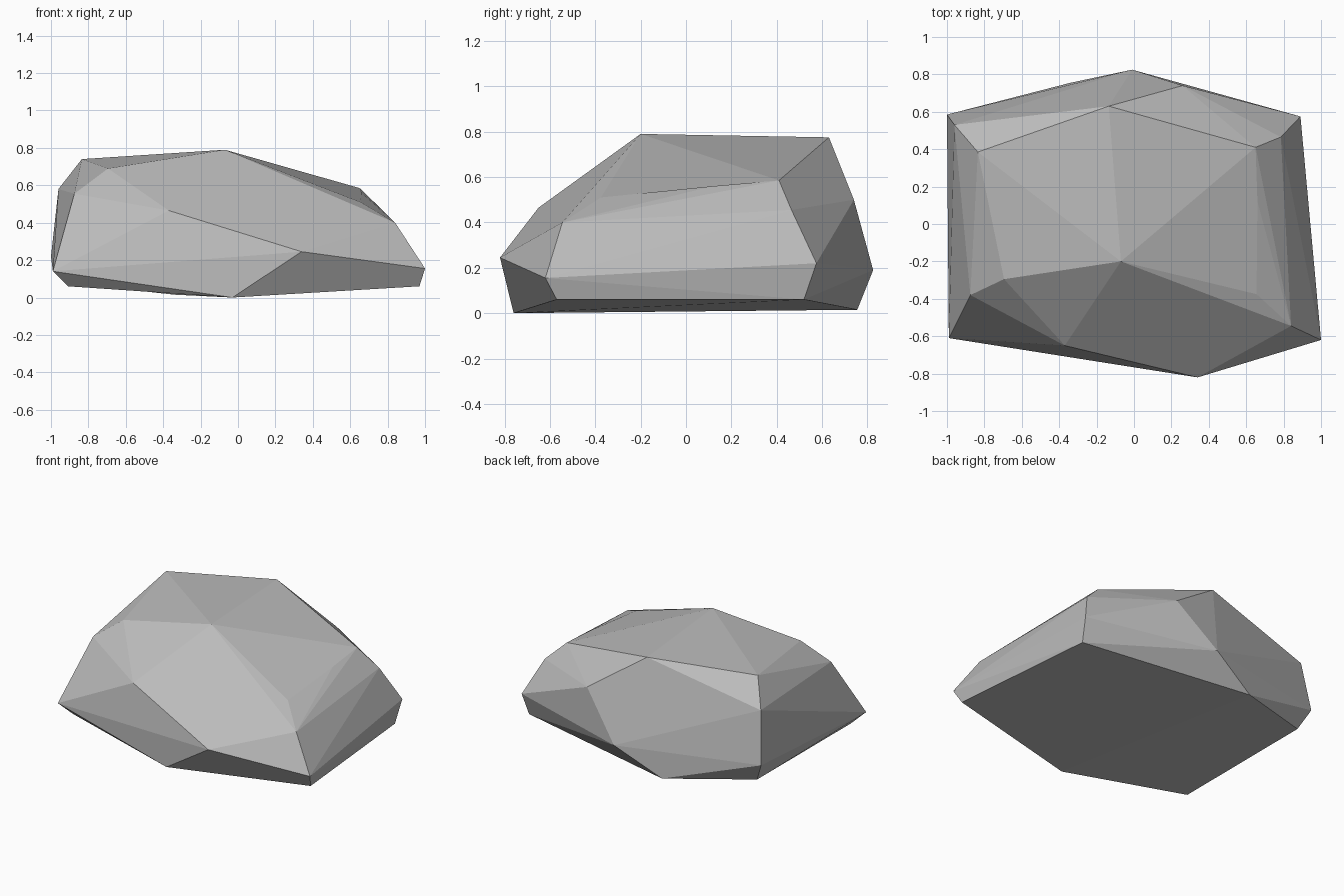
import bpy
import bmesh

# Remove the default cube
cube = bpy.data.objects.get("Cube")
if cube is not None:
    bpy.data.objects.remove(cube, do_unlink=True)

# Corners of the chiselled stone, in rings from the ground up
underside = [
    (-0.03, -0.76, 0.0), (0.97, -0.57, 0.06), (0.87, 0.52, 0.06),
    (-0.34, 0.755, 0.015), (-0.93, 0.53, 0.08), (-0.91, -0.55, 0.06),
]
widest_ring = [
    (0.34, -0.82, 0.245), (1.0, -0.62, 0.155), (0.89, 0.575, 0.22),
    (-0.01, 0.825, 0.19), (-1.0, 0.585, 0.22), (-0.99, -0.61, 0.14),
]
shoulder = [
    (-0.37, -0.65, 0.465), (0.55, -0.59, 0.41), (0.84, -0.545, 0.4),
    (0.785, 0.465, 0.455), (0.26, 0.74, 0.5), (-0.96, 0.53, 0.58),
    (-0.875, -0.38, 0.555),
]
crown = [
    (-0.04, -0.38, 0.65), (0.655, -0.375, 0.51), (0.66, 0.12, 0.56),
    (0.65, 0.41, 0.585), (-0.135, 0.63, 0.775), (-0.835, 0.385, 0.74),
    (-0.8, 0.21, 0.73), (-0.695, -0.295, 0.69), (-0.07, -0.2, 0.79),
]


def make_material(name, colour):
    """Plain matte material with one flat colour."""
    material = bpy.data.materials.new(name)
    material.use_nodes = True
    material.diffuse_color = colour
    shader = next(n for n in material.node_tree.nodes
                  if n.type == "BSDF_PRINCIPLED")
    shader.inputs["Base Color"].default_value = colour
    shader.inputs["Roughness"].default_value = 0.9
    return material


def make_faceted_stone(name, rings, material):
    """Wrap a tight flat-sided skin around the given corner rings."""
    bm = bmesh.new()
    for ring in rings:
        for corner in ring:
            bm.verts.new(corner)
    bmesh.ops.convex_hull(bm, input=bm.verts[:])
    # Drop any corner that falls inside the skin
    loose = [v for v in bm.verts if not v.link_faces]
    bmesh.ops.delete(bm, geom=loose, context="VERTS")
    # Merge nearly level triangles into broad facets
    bmesh.ops.dissolve_limit(bm, angle_limit=0.07,
                             verts=bm.verts[:], edges=bm.edges[:])
    bmesh.ops.recalc_face_normals(bm, faces=bm.faces[:])
    mesh = bpy.data.meshes.new(name)
    bm.to_mesh(mesh)
    bm.free()
    mesh.materials.append(material)
    stone = bpy.data.objects.new(name, mesh)
    bpy.context.scene.collection.objects.link(stone)
    return stone


stone_grey = make_material("stone_grey", (0.5, 0.5, 0.5, 1.0))
make_faceted_stone("rock", [underside, widest_ring, shoulder, crown], stone_grey)
